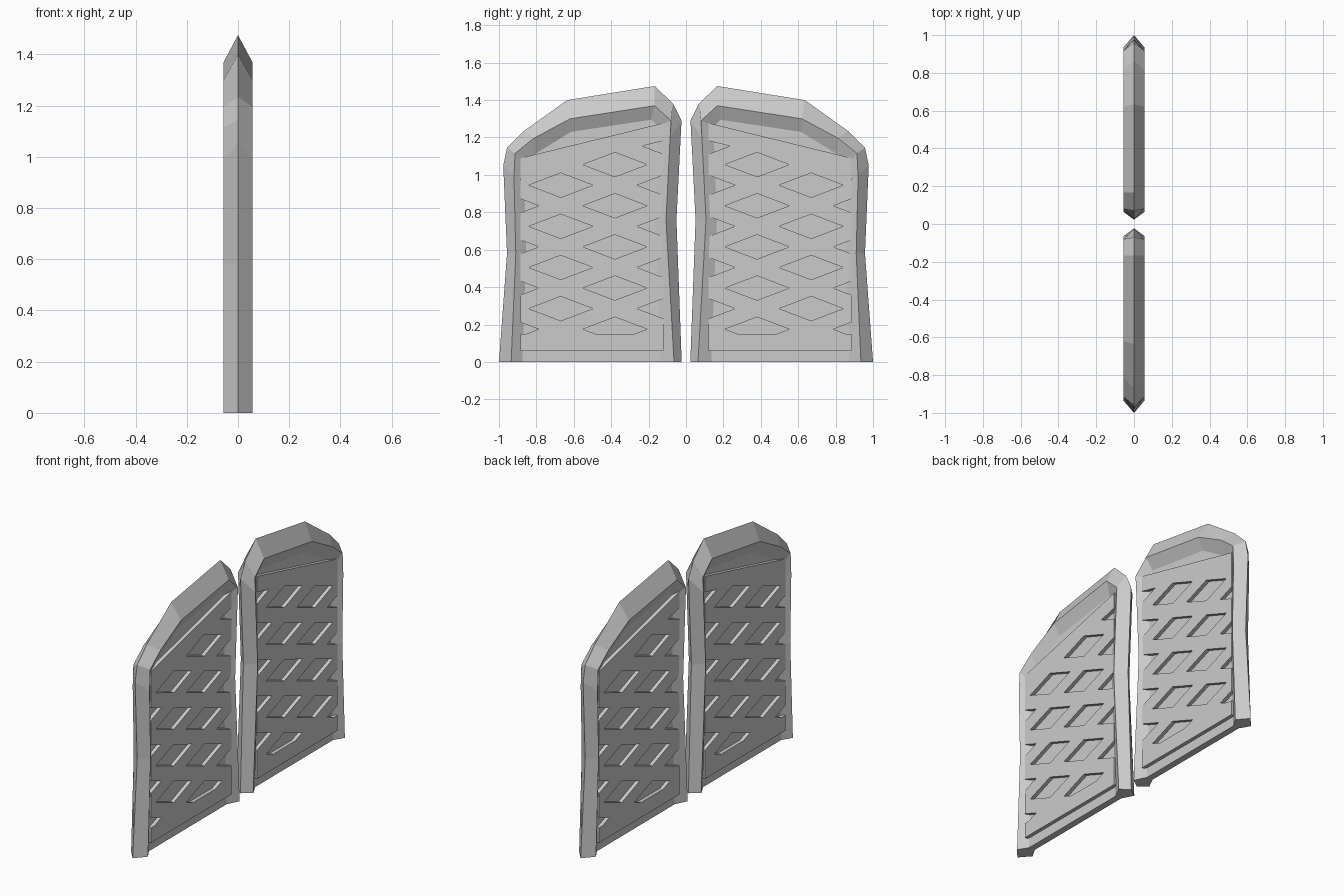
import bpy, bmesh

if "Cube" in bpy.data.objects:
    bpy.data.objects.remove(bpy.data.objects["Cube"])

# One leaf (y < 0), half thickness; mirrored in x and y. Profiles are (y, z).
OUTER = [(-1, 0), (-.957, .58), (-.977, 1.05), (-.957, 1.145), (-.866, 1.235), (-.635, 1.40),
         (-.168, 1.475), (-.07, 1.382), (-.024, 1.29), (-.051, .76), (-.023, 0)]
INNER = [(-.935, 0), (-.91, .58), (-.92, .99), (-.914, 1.115), (-.815, 1.195), (-.62, 1.30),
         (-.168, 1.37), (-.08, 1.29), (-.085, 1.2), (-.107, .76), (-.064, 0)]
PANEL = [(-.875, 0), (-.855, .58), (-.865, .97), (-.86, 1.05), (-.81, 1.11), (-.615, 1.23),
         (-.185, 1.295), (-.15, 1.26), (-.15, 1.18), (-.165, .76), (-.135, 0)]
RIM_X, PANEL_X, LATTICE_X = .056, .02, .042


def finish(name, bm, axes):
    bmesh.ops.recalc_face_normals(bm, faces=bm.faces)
    mesh = bpy.data.meshes.new(name)
    bm.to_mesh(mesh)
    bm.free()
    ob = bpy.data.objects.new(name, mesh)
    bpy.context.collection.objects.link(ob)
    mod = ob.modifiers.new("mirror", 'MIRROR')
    mod.use_axis = axes
    mod.merge_threshold = .0005
    return ob


def clip(poly, inside):
    """Keep the part of a polygon where the linear function inside(p) >= 0."""
    out = []
    for a, b in zip(poly, poly[1:] + poly[:1]):
        da, db = inside(a), inside(b)
        if da >= 0:
            out.append(a)
        if da * db < 0:
            t = da / (da - db)
            out.append((a[0] + t * (b[0] - a[0]), a[1] + t * (b[1] - a[1])))
    return out


def prism(bm, poly, hx):
    lo, hi = [[bm.verts.new((x, y, z)) for y, z in poly] for x in (-hx, hx)]
    bm.faces.new(lo)
    bm.faces.new(hi)
    for i in range(len(poly)):
        j = (i + 1) % len(poly)
        bm.faces.new((lo[i], lo[j], hi[j], hi[i]))


# Bevelled door leaves with a recessed panel
bm = bmesh.new()
loops = [[bm.verts.new((x, y, z)) for y, z in prof]
         for prof, x in ((OUTER, 0), (INNER, RIM_X), (PANEL, PANEL_X))]
for a, b in zip(loops, loops[1:]):
    for i in range(len(a) - 1):
        bm.faces.new((a[i], a[i + 1], b[i + 1], b[i]))
bm.faces.new(loops[2])
bm.faces.new([l[0] for l in loops] + [l[-1] for l in reversed(loops)])
finish("door_leaf", bm, (True, True, False))

# Diamond lattice of crossing bars, with a straight bottom rail and sloping top rail
Y0, Y1 = -.885, -.12
SLOPE, PITCH, HALF = .38, .22, .045
CY, CZ = -.38, .835


def top(y):
    return 1.155 + .245 * (y + .62)


bm = bmesh.new()
for s in (SLOPE, -SLOPE):
    for k in range(-6, 5):
        za, zb = [CZ + PITCH * (k + .5) + s * (y - CY) for y in (Y0, Y1)]
        bar = [(Y0, za - HALF), (Y1, zb - HALF), (Y1, zb + HALF), (Y0, za + HALF)]
        bar = clip(bar, lambda p: p[1] - .06)
        bar = clip(bar, lambda p: top(p[0]) - p[1])
        if len(bar) > 2:
            prism(bm, bar, LATTICE_X)
prism(bm, [(Y0, .06), (Y1, .06), (Y1, .15), (Y0, .15)], LATTICE_X)
prism(bm, [(Y0, top(Y0) - .095), (Y1, top(Y1) - .095), (Y1, top(Y1)), (Y0, top(Y0))], LATTICE_X)
finish("lattice", bm, (False, True, False))
